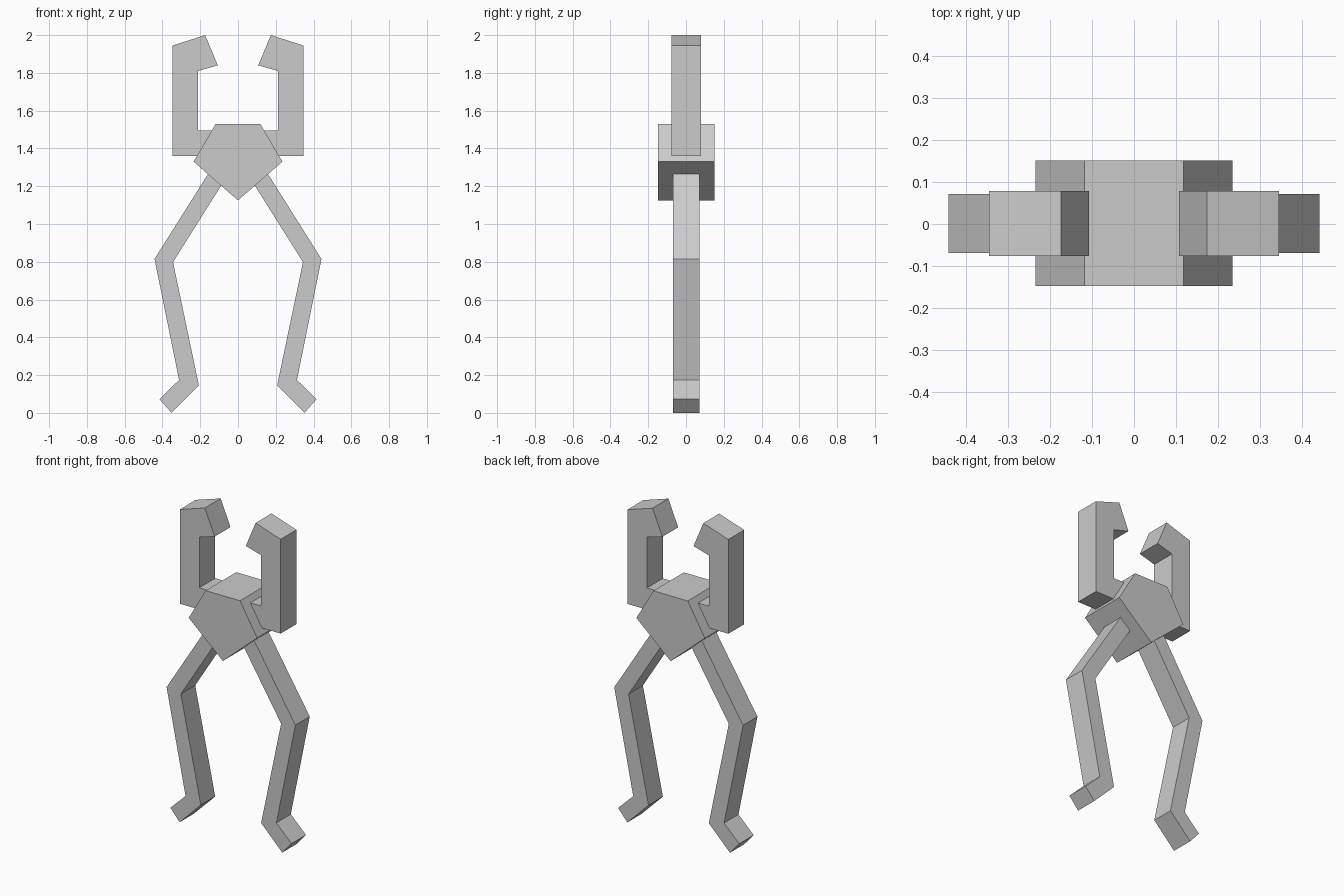
import bpy
import bmesh

cube = bpy.data.objects.get("Cube")
if cube:
    bpy.data.objects.remove(cube, do_unlink=True)

grey = bpy.data.materials.new("plain grey")
colour = (0.6, 0.6, 0.6, 1)
grey.diffuse_color = colour
grey.use_nodes = True
for node in grey.node_tree.nodes:
    if node.type == "BSDF_PRINCIPLED":
        node.inputs["Base Color"].default_value = colour


def slab(name, profile, front, back, side=1):
    """Extrude an x-z profile from front to back; side -1 mirrors it."""
    bm = bmesh.new()
    face = bm.faces.new([bm.verts.new((side * x, front, z)) for x, z in profile])
    grown = bmesh.ops.extrude_face_region(bm, geom=[face])["geom"]
    moved = [v for v in grown if isinstance(v, bmesh.types.BMVert)]
    bmesh.ops.translate(bm, verts=moved, vec=(0, back - front, 0))
    bmesh.ops.recalc_face_normals(bm, faces=bm.faces)
    mesh = bpy.data.meshes.new(name)
    bm.to_mesh(mesh)
    bm.free()
    mesh.materials.append(grey)
    obj = bpy.data.objects.new(name, mesh)
    bpy.context.collection.objects.link(obj)
    return obj


# Pentagonal torso
torso = [(-0.118, 1.53), (0.118, 1.53), (0.235, 1.33), (0, 1.125), (-0.235, 1.33)]
slab("torso", torso, -0.148, 0.151)

# Raised arm: shoulder, forearm and inward-bent hand
arm = [(0.1, 1.36), (0.346, 1.36), (0.346, 1.945), (0.174, 2.0),
       (0.107, 1.84), (0.212, 1.81), (0.212, 1.495), (0.1, 1.495)]

# Leg: thigh, shin and outward-turned foot
leg = [(0.13, 1.31), (0.442, 0.815), (0.312, 0.174), (0.416, 0.073),
       (0.352, 0), (0.207, 0.145), (0.344, 0.798), (0.06, 1.25)]

for side, label in ((1, "left"), (-1, "right")):
    slab(label + "_arm", arm, -0.076, 0.079, side)
    slab(label + "_leg", leg, -0.069, 0.072, side)
